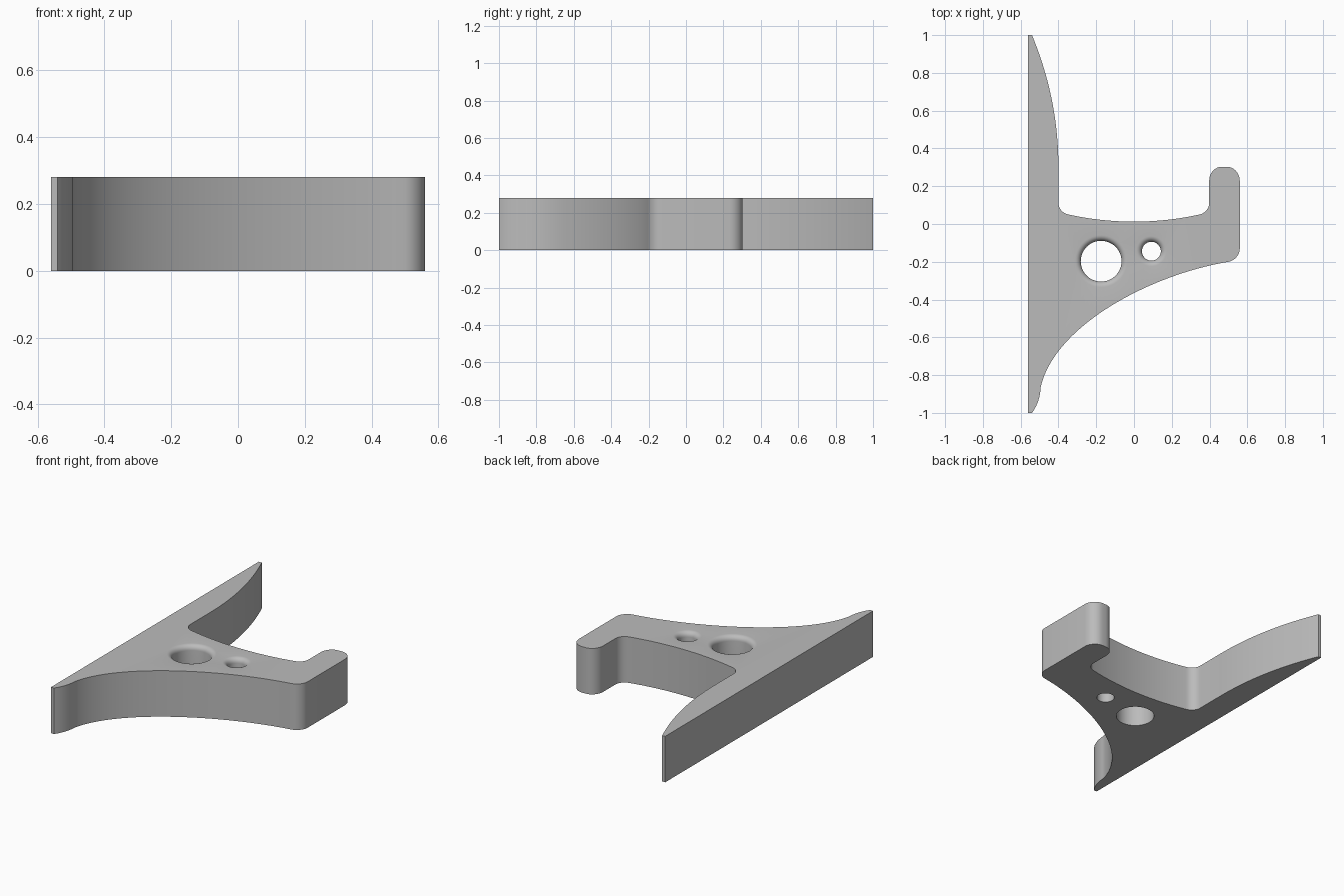
import bpy, bmesh, math
from mathutils import Vector

if "Cube" in bpy.data.objects:
    bpy.data.objects.remove(bpy.data.objects["Cube"])

H = 0.28       # plate thickness
LIP = 0.03     # rounding of the hole rims on the top face


def bezier(a, b, c, d, n):
    """Points of a cubic curve from a to d."""
    pts = []
    for i in range(n + 1):
        t = i / n
        s = 1 - t
        pts.append(tuple(s**3 * a[k] + 3 * s * s * t * b[k] + 3 * s * t * t * c[k] + t**3 * d[k]
                         for k in (0, 1)))
    return pts


def corner(a, p, b, n=8):
    """Rounded corner from a to b around the sharp point p."""
    k = 0.55
    m = lambda q: tuple(q[i] + (p[i] - q[i]) * k for i in (0, 1))
    return bezier(a, m(a), m(b), b, n)


# Outline, counter-clockwise from the top of the flat back
outline = [(-0.56, 1.0), (-0.56, -1.0), (-0.54, -1.0)]
outline += bezier((-0.54, -1.0), (-0.515, -0.965), (-0.50, -0.93), (-0.494, -0.873), 8)   # lower tip
outline += bezier((-0.494, -0.863), (-0.42, -0.54), (0.08, -0.27), (0.50, -0.20), 40)     # underside sweep
outline += corner((0.50, -0.20), (0.56, -0.19), (0.56, -0.13))
outline += corner((0.56, 0.23), (0.56, 0.303), (0.49, 0.303))                            # hook end
outline += corner((0.465, 0.303), (0.398, 0.303), (0.398, 0.23))
outline += corner((0.398, 0.11), (0.398, 0.058), (0.345, 0.05))
outline += bezier((0.345, 0.05), (0.12, 0.0), (-0.12, 0.0), (-0.345, 0.05), 24)           # seat
outline += corner((-0.345, 0.05), (-0.40, 0.058), (-0.40, 0.11))
outline += bezier((-0.40, 0.30), (-0.40, 0.54), (-0.445, 0.77), (-0.54, 1.0), 24)         # upper blade

clean = []
for p in outline:
    if not clean or (Vector(p) - Vector(clean[-1])).length > 1e-4:
        clean.append(p)

bm = bmesh.new()


def ring(pts, z):
    vs = [bm.verts.new((x, y, z)) for x, y in pts]
    return vs, [bm.edges.new((vs[i], vs[(i + 1) % len(vs)])) for i in range(len(vs))]


def wall(r0, r1):
    n = len(r0)
    for i in range(n):
        j = (i + 1) % n
        bm.faces.new((r0[i], r0[j], r1[j], r1[i]))


# Outer wall
low, bottom_edges = ring(clean, 0)
high, top_edges = ring(clean, H)
wall(low, high)

# Two through holes with rounded upper rims
for cx, cy, r in ((-0.174, -0.197, 0.108), (0.092, -0.144, 0.05)):
    levels = [(r, 0)]
    for i in range(7):
        a = math.pi / 2 * i / 6
        levels.append((r + LIP * (1 - math.cos(a)), H - LIP + LIP * math.sin(a)))
    rings = []
    for rad, z in levels:
        rings.append(ring([(cx + rad * math.cos(math.tau * k / 48),
                            cy + rad * math.sin(math.tau * k / 48)) for k in range(48)], z))
    for (v0, _), (v1, _) in zip(rings, rings[1:]):
        wall(v0, v1)
    bottom_edges += rings[0][1]
    top_edges += rings[-1][1]

# Flat caps around the holes
for edges in (bottom_edges, top_edges):
    bmesh.ops.triangle_fill(bm, use_beauty=True, use_dissolve=False, edges=edges)
bmesh.ops.recalc_face_normals(bm, faces=bm.faces[:])

mesh = bpy.data.meshes.new("hook_bracket")
bm.to_mesh(mesh)
bm.free()
bracket = bpy.data.objects.new("hook_bracket", mesh)
bpy.context.collection.objects.link(bracket)

grey = bpy.data.materials.new("plain grey")
grey.diffuse_color = (0.5, 0.5, 0.5, 1)
grey.use_nodes = True
grey.node_tree.nodes["Principled BSDF"].inputs["Base Color"].default_value = grey.diffuse_color
mesh.materials.append(grey)

bpy.context.view_layer.objects.active = bracket
bracket.select_set(True)
bpy.ops.object.shade_smooth_by_angle(angle=math.radians(30))
